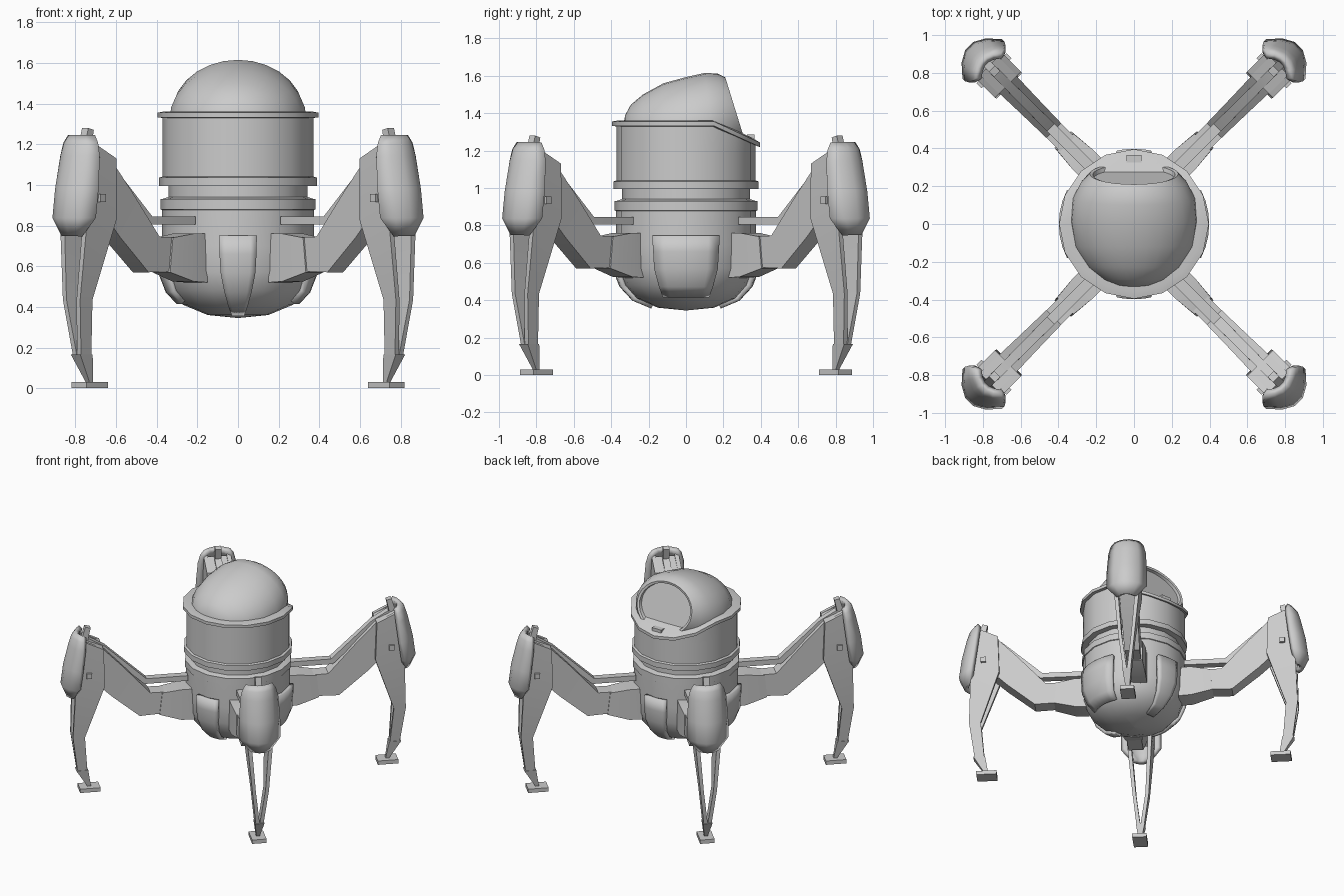
import bpy, bmesh, math
from math import sin, cos, pi, asin

if "Cube" in bpy.data.objects:
    bpy.data.objects.remove(bpy.data.objects["Cube"])


def make(name, verts, faces, solid=0.0, mirror=False, angle=35):
    me = bpy.data.meshes.new(name)
    me.from_pydata(verts, [], faces)
    bm = bmesh.new()
    bm.from_mesh(me)
    bmesh.ops.remove_doubles(bm, verts=bm.verts, dist=0.0005)
    bmesh.ops.recalc_face_normals(bm, faces=bm.faces)
    bm.to_mesh(me)
    bm.free()
    me.shade_smooth()
    me.set_sharp_from_angle(angle=math.radians(angle))
    ob = bpy.data.objects.new(name, me)
    bpy.context.collection.objects.link(ob)
    if solid:
        m = ob.modifiers.new("thickness", 'SOLIDIFY')
        m.thickness = solid
        m.offset = 0
    if mirror:
        m = ob.modifiers.new("four_legs", 'MIRROR')
        m.use_axis = (True, True, False)
        m.use_clip = False
        m.use_mirror_merge = False
    return ob


def loft(name, rings, closed=True, caps=True, **kw):
    n = len(rings[0])
    verts = [p for r in rings for p in r]
    faces = []
    for i in range(len(rings) - 1):
        for j in range(n if closed else n - 1):
            k = (j + 1) % n
            faces.append((i * n + j, i * n + k, (i + 1) * n + k, (i + 1) * n + j))
    if caps:
        faces.append(tuple(range(n)))
        faces.append(tuple(range(len(verts) - n, len(verts))))
    return make(name, verts, faces, **kw)


def lathe(name, profile, slope_above=9.0, n=16, loop=False):
    rings = []
    for r, z in profile + (profile[:1] if loop else []):
        ring = []
        for i in range(n):
            a = 2 * pi * i / n
            x, y = r * cos(a), r * sin(a)
            drop = max(0, y - 0.15) * 0.46 if z > slope_above else 0
            ring.append((x, y, z - drop))
        rings.append(ring)
    return loft(name, rings, caps=False)


# Body: hull, neck, collar, drum and rim (drum and rim dip at the back)
HULL = [(0.001, 0.345), (0.15, 0.36), (0.27, 0.41), (0.335, 0.48), (0.37, 0.57),
        (0.375, 0.70), (0.375, 0.93)]
lathe("lower_hull", HULL + [(0.345, 0.94), (0.001, 0.94)])
lathe("hull_band", [(0.37, 0.875), (0.381, 0.88), (0.381, 0.93), (0.34, 0.935)])
lathe("neck", [(0.342, 0.92), (0.342, 1.0)])
lathe("collar_ring", [(0.33, 0.995), (0.388, 0.995), (0.388, 1.035), (0.36, 1.045)], loop=True)
lathe("upper_drum", [(0.33, 1.03), (0.372, 1.04), (0.372, 1.19), (0.372, 1.335)], slope_above=1.25)
lathe("drum_rim", [(0.36, 1.328), (0.396, 1.332), (0.396, 1.355), (0.36, 1.362), (0.22, 1.355)],
      slope_above=1.25)

# Dome: leaning ellipses from the front to the round opening at the back
DOME = [(-.337, 1.33, -.337, 1.29, .03), (-.325, 1.39, -.325, 1.23, .10), (-.295, 1.445, -.295, 1.16, .17),
        (-.23, 1.50, -.23, 1.10, .25), (-.12, 1.56, -.12, 1.06, .315), (0, 1.593, .03, 1.05, .337),
        (.10, 1.615, .17, 1.08, .325), (.17, 1.612, .27, 1.16, .28), (.21, 1.592, .322, 1.23, .235),
        (.208, 1.575, .315, 1.245, .218), (.185, 1.57, .292, 1.25, .215)]
N = 28
rings = []
for yt, zt, yb, zb, w in DOME:
    ring = []
    for i in range(N):
        a = 2 * pi * i / N
        t = (1 + sin(a)) / 2
        ring.append((w * cos(a), yb + (yt - yb) * t, zb + (zt - zb) * t))
    rings.append(ring)
loft("dome", rings)


def block(name, x, y, z, sx, sy, sz):
    loft(name, [[(x + a * sx, y + b * sy, z + c * sz) for a, b in
                 ((-1, -1), (1, -1), (1, 1), (-1, 1))] for c in (-1, 1)])


block("rim_latch", 0, 0.345, 1.265, 0.04, 0.02, 0.02)


# Shield panels that follow the hull
def hull_radius(z):
    for (r0, z0), (r1, z1) in zip(HULL, HULL[1:]):
        if z0 <= z <= z1:
            return r0 + (r1 - r0) * (z - z0) / (z1 - z0)
    return 0.375


def panel(name, angle, rows):
    rings = []
    for z, h in rows:
        r = hull_radius(z) + 0.008
        ring = []
        for k in range(-3, 4):
            a = angle + asin(min(1, h * k / 3 / r))
            ring.append((r * cos(a), r * sin(a), z))
        rings.append(ring)
    loft(name, rings, closed=False, caps=False, solid=0.03)


NARROW = [(0.75, 0.09), (0.66, 0.088), (0.57, 0.083), (0.48, 0.065), (0.41, 0.045), (0.37, 0.03)]
WIDE = [(0.745, 0.175), (0.66, 0.17), (0.57, 0.165), (0.48, 0.14), (0.425, 0.12)]
panel("front_panel", -pi / 2, NARROW)
panel("back_panel", pi / 2, NARROW)
panel("right_panel", 0, WIDE)
panel("left_panel", pi, WIDE)


# Legs: u runs outward, v sideways; one leg is modelled and mirrored to four
def leg_point(u, v, z):
    return (0.674 * u - 0.707 * v, 0.674 * u + 0.707 * v + 0.07, z)


def limb(name, rows):
    rings = [[leg_point(ua, v0, za), leg_point(ua, v1, za), leg_point(ub, v1, zb), leg_point(ub, v0, zb)]
             for ua, za, ub, zb, v0, v1 in rows]
    return loft(name, rings, mirror=True, angle=30)


limb("hip_bracket", [(.32, .76, .30, .52, -.075, .075), (.40, .76, .40, .525, -.075, .075),
                     (.54, .74, .56, .57, -.062, .062)])
limb("thigh", [(.40, .74, .42, .58, -.052, .052), (.63, .745, .71, .57, -.055, .055),
               (.84, .97, .92, .74, -.06, .06), (1.0, 1.13, 1.06, .87, -.065, .065)])
limb("knee_core", [(.99, 1.13, 1.14, 1.19, -.07, .07), (1.0, .92, 1.19, .86, -.066, .066)])
for side, s in (("left", 1), ("right", -1)):
    limb("shin_" + side, [(.99, 1.13, 1.14, 1.20, s * .068, s * .098), (.98, .84, 1.20, .82, s * .064, s * .094),
                          (1.125, .435, 1.215, .435, s * .035, s * .06), (1.10, .15, 1.175, .16, 0, s * .028)])
    limb("knee_stud_" + side, [(1.08, .955, 1.12, .955, s * .08, s * .112),
                               (1.08, .915, 1.12, .915, s * .08, s * .112)])
limb("ankle", [(1.095, .165, 1.185, .165, -.033, .033), (1.07, .025, 1.095, .025, -.012, .012)])
limb("foot_pad", [(1.005, .03, 1.16, .03, -.052, .052), (1.005, 0, 1.16, 0, -.052, .052)])

# Push rod above the thigh and its end peg
limb("push_rod", [(.34, .845, .34, .805, -.028, .028), (.655, .845, .67, .805, -.028, .028),
                  (.965, 1.12, .985, 1.085, -.025, .025), (1.09, 1.19, 1.11, 1.15, -.025, .025)])
limb("knee_peg", [(1.11, 1.12, 1.16, 1.13, -.022, .022), (1.075, 1.27, 1.115, 1.28, -.022, .022)])

# Curved knee armour
rings = []
for z, h, uc, ue in ((1.235, .085, 1.17, 1.13), (1.20, .11, 1.20, 1.135), (1.14, .125, 1.22, 1.14),
                     (.98, .135, 1.26, 1.16), (.84, .135, 1.28, 1.18), (.755, .06, 1.24, 1.20)):
    rings.append([leg_point(ue + (uc - ue) * (1 - f * f), h * f, z) for f in (-1, -.6, -.2, .2, .6, 1)])
loft("knee_armour", rings, closed=False, caps=False, solid=0.035, mirror=True)
